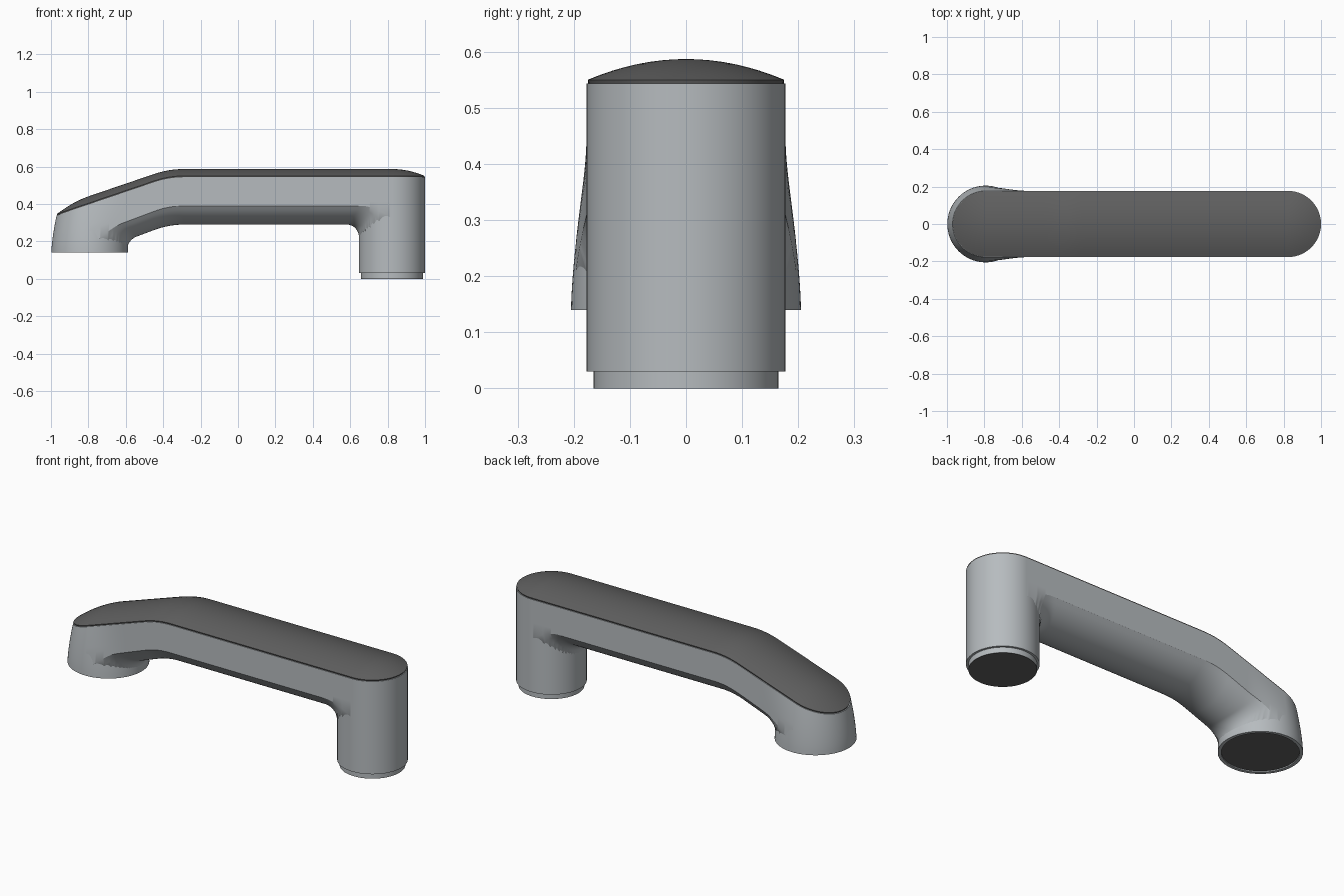
import bpy, bmesh, math
from math import sin, cos, pi, sqrt, hypot

if "Cube" in bpy.data.objects:
    bpy.data.objects.remove(bpy.data.objects["Cube"])


def material(name, colour):
    m = bpy.data.materials.new(name)
    m.use_nodes = True
    m.diffuse_color = colour
    m.node_tree.nodes["Principled BSDF"].inputs["Base Color"].default_value = colour
    return m


LIGHT = material("light grey", (0.47, 0.50, 0.52, 1))
DARK = material("dark grey", (0.115, 0.115, 0.115, 1))

R = 0.177                     # half width of the bar
LEG_X, FOOT_X = 0.823, -0.793
FOOT_Z = 0.14
FLARE = 0.028                 # extra radius at the bottom of the foot
SEGMENTS = 96


def loft(name, rows, mat, closed=True, ends=(True, True), angle=28):
    """Skin a list of point rows, optionally capping the first and last."""
    bm = bmesh.new()
    rings = [[bm.verts.new(p) for p in row] for row in rows]
    n = len(rings[0])
    for a, b in zip(rings, rings[1:]):
        for i in range(n if closed else n - 1):
            j = (i + 1) % n
            bm.faces.new((a[i], a[j], b[j], b[i]))
    if ends[0]:
        bm.faces.new(rings[0][::-1])
    if ends[1]:
        bm.faces.new(rings[-1])
    bmesh.ops.remove_doubles(bm, verts=bm.verts, dist=0.00005)
    bmesh.ops.recalc_face_normals(bm, faces=bm.faces)
    me = bpy.data.meshes.new(name)
    bm.to_mesh(me)
    bm.free()
    me.materials.append(mat)
    ob = bpy.data.objects.new(name, me)
    bpy.context.collection.objects.link(ob)
    bpy.ops.object.select_all(action="DESELECT")
    ob.select_set(True)
    bpy.context.view_layer.objects.active = ob
    bpy.ops.object.shade_smooth_by_angle(angle=math.radians(angle))
    return ob


def bend(x):
    """Drop of the sloping end, with a softened corner."""
    u, soft = -0.37 - x, 0.08
    if u <= -soft:
        return 0
    return 0.34 * (u if u >= soft else (u + soft) ** 2 / (4 * soft))


def top(x):
    return 0.543 - bend(x)


def flare(x, z):
    """Widening towards the foot, fading out along the bar."""
    f = max(0, min(1, (z - FOOT_Z) / (top(x) - FOOT_Z)))
    k = max(0, min(1, (-0.56 - x) / 0.23))
    return FLARE * (1 - f ** 1.5) * k * k * (3 - 2 * k)


def fillet(x, y, cx, radius, size):
    """Downward blend of the bar's underside into an upright."""
    e = max(0, hypot(x - cx, y) - radius)
    return 0 if e >= size else size - sqrt(size ** 2 - (size - e) ** 2)


# Bar: straight sides with a shallow arched underside
def bar_section(x):
    side, depth = 0.39 - 1.1 * bend(x), 0.10
    arc = (depth ** 2 + R ** 2) / (2 * depth)
    half = []
    for i in range(7):
        z = top(x) + (side - top(x)) * i / 6
        half.append((R + flare(x, z), z))
    edge = half[-1][0]
    under = []
    for i in range(25):
        v = 1 - i / 12
        z = side - depth + arc - sqrt(arc ** 2 - (v * R) ** 2)
        y = v * edge
        z -= fillet(x, y, LEG_X, R, 0.065)
        z -= fillet(x, y, FOOT_X, 0.2, 0.05)
        under.append((x, y, max(z, FOOT_Z + 0.01)))
    left = [(x, y, z) for y, z in half[:-1]]
    right = [(x, -y, z) for y, z in reversed(half[:-1])]
    return left + under + right


STEPS = 360
stations = [FOOT_X + (LEG_X - FOOT_X) * i / STEPS for i in range(STEPS + 1)]
loft("bar", [bar_section(x) for x in stations], LIGHT, ends=(False, False))


def circle(cx, radius, z):
    return [(cx + radius * cos(2 * pi * i / SEGMENTS),
             radius * sin(2 * pi * i / SEGMENTS), z) for i in range(SEGMENTS)]


# Upright leg with a stepped collar at its base
loft("leg", [circle(LEG_X, r, z) for r, z in
             ((0.165, 0.001), (0.165, 0.03), (R, 0.03), (R, top(LEG_X)))], LIGHT)
loft("leg_base", [circle(LEG_X, 0.165, z) for z in (0, 0.001)], DARK)


# Flared foot, cut off along the slope of the bar
def foot_ring(f):
    ring = []
    for i in range(SEGMENTS):
        a = 2 * pi * i / SEGMENTS
        radius = R + FLARE * (1 - f ** 1.5)
        x = FOOT_X + radius * cos(a)
        z = FOOT_Z + f * (top(FOOT_X + R * cos(a)) - FOOT_Z)
        ring.append((x, radius * sin(a), z))
    return ring


recess = [circle(FOOT_X, 0.188, FOOT_Z + 0.015), circle(FOOT_X, 0.188, FOOT_Z)]
loft("foot", recess + [foot_ring(i / 10) for i in range(11)], LIGHT)
loft("foot_base", [circle(FOOT_X, 0.188, FOOT_Z + h) for h in (0.006, 0.012)], DARK)


# Domed cover following the rounded outline of the bar
spine = stations[::6]
ARC = 32
outline = [(x, 0, -1) for x in spine]
outline += [(LEG_X, sin(pi * i / ARC), -cos(pi * i / ARC)) for i in range(1, ARC)]
outline += [(x, 0, 1) for x in reversed(spine)]
outline += [(FOOT_X, -sin(pi * i / ARC), cos(pi * i / ARC)) for i in range(1, ARC)]


def cover_ring(d, lift):
    return [(cx + d * dx, d * dy, top(cx + d * dx) + lift) for cx, dx, dy in outline]


rings = [cover_ring(R - 0.004, 0), cover_ring(R - 0.002, 0.007)]
for i in range(1, 9):
    s = 1 - i / 8
    rings.append(cover_ring((R - 0.002) * s, 0.007 + 0.037 * (1 - s * s)))
loft("top_cover", rings, DARK, ends=(False, False))
